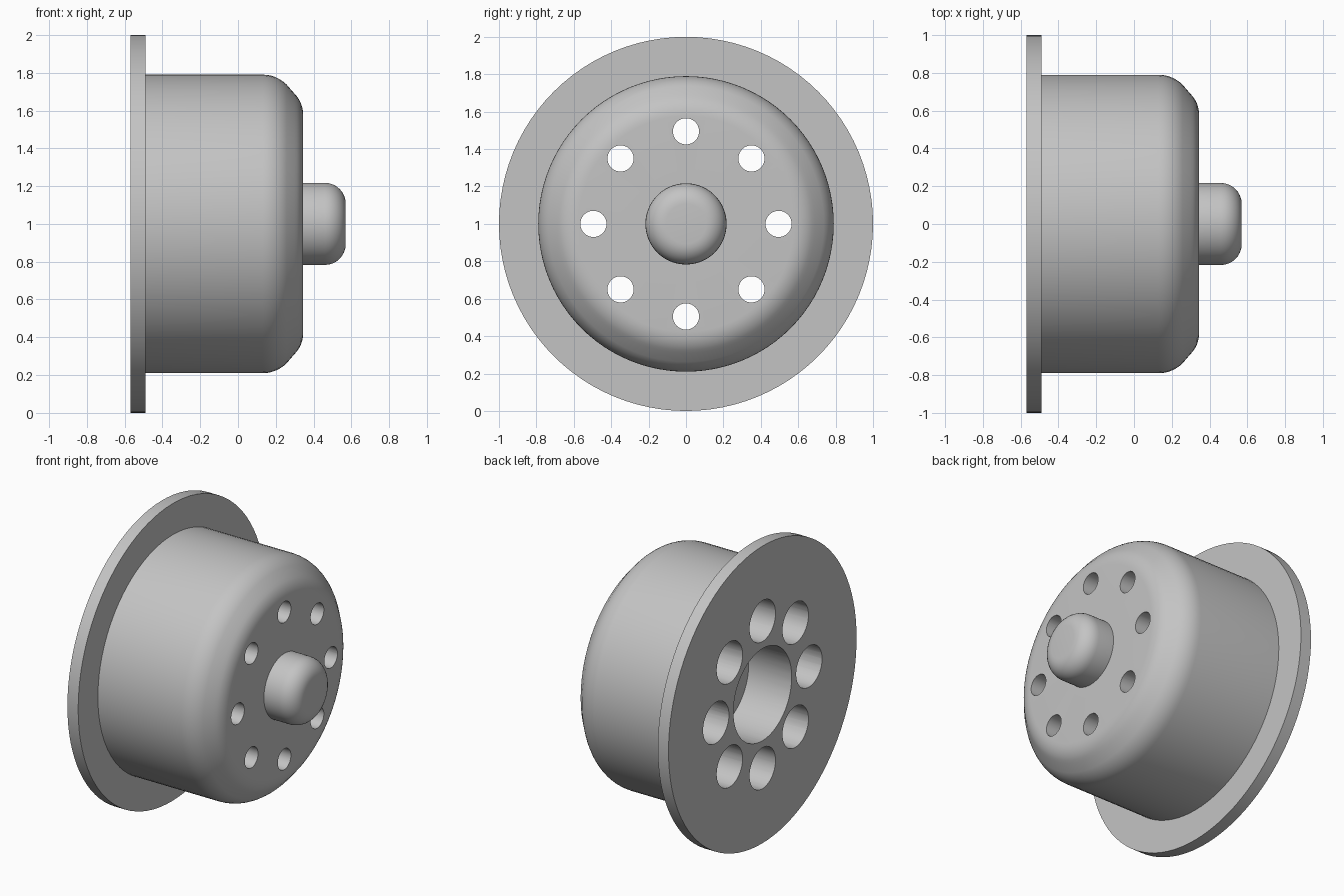
import bpy, bmesh
from math import cos, sin, pi, radians
from mathutils import Matrix, Vector

cube = bpy.data.objects.get("Cube")
if cube:
    bpy.data.objects.remove(cube, do_unlink=True)

steel = bpy.data.materials.new("grey_metal")
steel.use_nodes = True
steel.diffuse_color = (0.55, 0.55, 0.55, 1)
steel.node_tree.nodes["Principled BSDF"].inputs["Base Color"].default_value = steel.diffuse_color


def lathe(bm, profile, steps, y=0.0, z=1.0):
    """Turn an (x, radius) profile around an axis parallel to x."""
    verts = [bm.verts.new((x, 0, r)) for x, r in profile]
    edges = [bm.edges.new(pair) for pair in zip(verts, verts[1:])]
    new = bmesh.ops.spin(bm, geom=verts + edges, cent=(0, 0, 0), axis=(1, 0, 0),
                         angle=2 * pi, steps=steps, use_merge=True)
    ring = set(verts)
    todo = list(verts)
    while todo:
        for e in todo.pop().link_edges:
            for v in e.verts:
                if v not in ring:
                    ring.add(v)
                    todo.append(v)
    bmesh.ops.translate(bm, verts=list(ring), vec=(0, y, z))


def finish(bm, name):
    bmesh.ops.remove_doubles(bm, verts=bm.verts, dist=0.0005)
    bmesh.ops.recalc_face_normals(bm, faces=bm.faces)
    mesh = bpy.data.meshes.new(name)
    bm.to_mesh(mesh)
    bm.free()
    mesh.materials.append(steel)
    obj = bpy.data.objects.new(name, mesh)
    bpy.context.collection.objects.link(obj)
    return obj


def arc(cx, cr, radius, start, end, count=6):
    """Fillet points; angles run from the radial direction towards +x."""
    angles = [radians(start + (end - start) * i / count) for i in range(count + 1)]
    return [(cx + radius * sin(a), cr + radius * cos(a)) for a in angles]


# Flange, drum with softened chamfer, and rounded nose in one turned profile
profile = [(-0.57, 0), (-0.57, 1), (-0.49, 1), (-0.49, 0.79)]
profile += arc(0.13, 0.61, 0.18, 0, 45)
profile += arc(0.185, 0.577, 0.16, 45, 90)
profile += [(0.345, 0.217)]
profile += arc(0.46, 0.107, 0.11, 0, 90, 8)
profile += [(0.57, 0)]
bm = bmesh.new()
lathe(bm, profile, 96)
hub = finish(bm, "flanged_hub")

# Cutters: blind centre bore and eight stepped bolt holes
bm = bmesh.new()
lathe(bm, [(-0.7, 0), (-0.7, 0.31), (-0.25, 0.31), (-0.25, 0)], 64)
for i in range(8):
    a = i * pi / 4
    lathe(bm, [(-0.7, 0), (-0.7, 0.138), (0.1, 0.138), (0.1, 0.07), (0.6, 0.07), (0.6, 0)],
          40, 0.495 * cos(a), 1 + 0.495 * sin(a))
cutter = finish(bm, "hole_cutter")
cutter.hide_render = True

cut = hub.modifiers.new("holes", 'BOOLEAN')
cut.operation = 'DIFFERENCE'
cut.solver = 'EXACT'
cut.object = cutter
bpy.ops.object.select_all(action='DESELECT')
hub.select_set(True)
bpy.context.view_layer.objects.active = hub
bpy.ops.object.modifier_apply(modifier=cut.name)
bpy.data.objects.remove(cutter, do_unlink=True)
bpy.ops.object.shade_smooth_by_angle(angle=radians(30))
